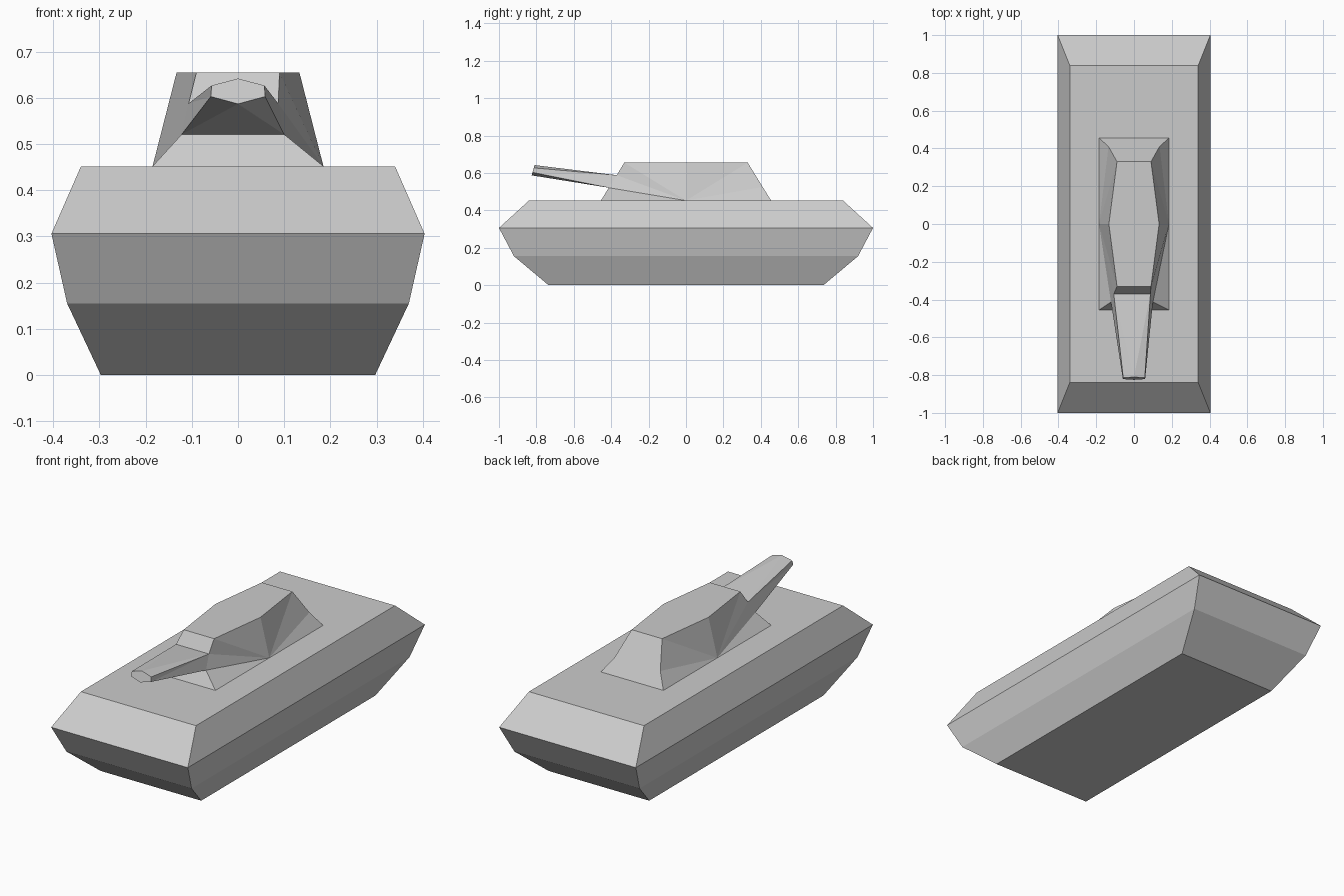
import bpy, bmesh

if "Cube" in bpy.data.objects:
    bpy.data.objects.remove(bpy.data.objects["Cube"])


def finish(bm, name):
    bmesh.ops.recalc_face_normals(bm, faces=bm.faces[:])
    mesh = bpy.data.meshes.new(name)
    bm.to_mesh(mesh)
    bm.free()
    obj = bpy.data.objects.new(name, mesh)
    bpy.context.collection.objects.link(obj)
    return obj


# Hull: stacked rectangles (half width, half length, height)
bm = bmesh.new()
rings = []
for x, y, z in [(.297, .735, 0), (.37, .92, .155), (.404, 1, .306), (.34, .84, .452)]:
    rings.append([bm.verts.new((a * x, b * y, z))
                  for a, b in ((-1, -1), (1, -1), (1, 1), (-1, 1))])
bm.faces.new(rings[0])
bm.faces.new(rings[-1])
for lo, hi in zip(rings, rings[1:]):
    for i in range(4):
        j = (i + 1) % 4
        bm.faces.new((lo[i], lo[j], hi[j], hi[i]))
finish(bm, "hull")

# Turret with gun: half-profile points mirrored, dx shifts the gun root sideways
half = {
    "base_front": (.185, -.455, .452, 0),
    "base_mid": (.185, 0, .452, 0),
    "base_back": (.185, .455, .452, 0),
    "root_low": (.111, -.413, .521, -.011),
    "root_high": (.097, -.37, .588, -.01),
    "waist_back": (.135, .41, .525, 0),
    "top_front": (.09, -.33, .655, 0),
    "top_mid": (.133, 0, .655, 0),
    "top_back": (.09, .33, .655, 0),
    "tip_low": (.059, -.821, .603, 0),
    "tip_high": (.057, -.814, .627, 0),
}
bm = bmesh.new()
sides = [{k: bm.verts.new((s * x + dx, y, z)) for k, (x, y, z, dx) in half.items()}
         for s in (-1, 1)]
center = {
    "root_bottom": bm.verts.new((0, -.413, .521)),
    "tip_bottom": bm.verts.new((0, -.825, .587)),
    "tip_top": bm.verts.new((0, -.81, .642)),
}

# Turret walls and gun sides, built on each side
for side in sides:
    p = {**side, **center}

    def fan(*keys):
        for a, b in zip(keys[1:], keys[2:]):
            bm.faces.new((p[keys[0]], p[a], p[b]))

    fan("base_mid", "base_front", "root_low", "root_high", "top_front",
        "top_mid", "top_back", "waist_back", "base_back")
    fan("root_high", "root_low", "tip_low", "tip_high")
    fan("tip_bottom", "tip_low", "root_low", "root_bottom")

# Faces spanning both sides
L, R = sides
for a, b in (("base_back", "waist_back"), ("waist_back", "top_back"),
             ("top_back", "top_mid"), ("top_mid", "top_front"),
             ("top_front", "root_high")):
    bm.faces.new((L[a], R[a], R[b], L[b]))
bm.faces.new((L["base_front"], R["base_front"], R["root_low"],
              center["root_bottom"], L["root_low"]))
tip = center["tip_top"]
for side in sides:
    bm.faces.new((side["root_high"], side["tip_high"], tip))
bm.faces.new((L["root_high"], R["root_high"], tip))
bm.faces.new((L["tip_low"], center["tip_bottom"], R["tip_low"],
              R["tip_high"], tip, L["tip_high"]))
finish(bm, "turret_and_gun")
